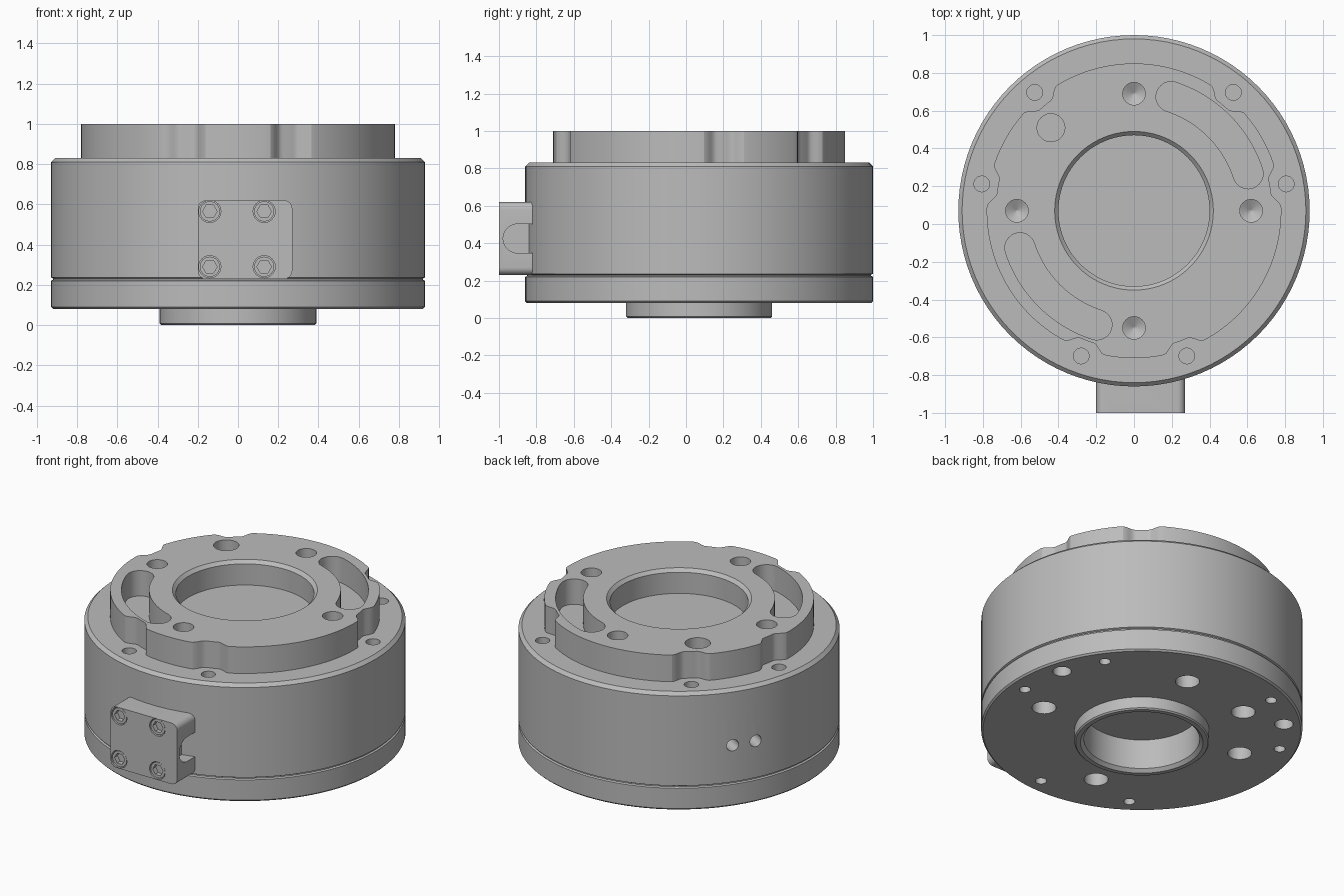
import bpy, bmesh
from math import sin, cos, pi, radians
from mathutils import Matrix, Vector

if "Cube" in bpy.data.objects:
    bpy.data.objects.remove(bpy.data.objects["Cube"])

AXIS_Y = 0.07                       # the round body sits behind the origin
CENTRE = Matrix.Translation((0, AXIS_Y, 0))
SCREWS = (10, 50, 130, 170, 250, 290)

grey = bpy.data.materials.new("machined_grey")
grey.use_nodes = True
grey.diffuse_color = (0.5, 0.5, 0.5, 1)
grey.node_tree.nodes["Principled BSDF"].inputs["Base Color"].default_value = (0.5, 0.5, 0.5, 1)


def lathe(bm, profile, m=CENTRE, n=96):
    """Revolve (radius, z) points about z; open ends are capped."""
    rings = [[bm.verts.new(m @ Vector((r * cos(2 * pi * i / n), r * sin(2 * pi * i / n), z)))
              for i in range(n)] for r, z in profile]
    for a, b in zip(rings, rings[1:]):
        for i in range(n):
            j = (i + 1) % n
            bm.faces.new((a[i], a[j], b[j], b[i]))
    bm.faces.new(rings[0][::-1])
    bm.faces.new(rings[-1])


def prism(bm, outline, lo, hi, m=CENTRE):
    """Extrude a flat outline from lo to hi along local z."""
    a, b = ([bm.verts.new(m @ Vector((x, y, z))) for x, y in outline] for z in (lo, hi))
    for i in range(len(a)):
        j = (i + 1) % len(a)
        bm.faces.new((a[i], a[j], b[j], b[i]))
    bm.faces.new(a[::-1])
    bm.faces.new(b)


def arc(cx, cy, r, start, end, n=12):
    return [(cx + r * cos(radians(start + (end - start) * i / n)),
             cy + r * sin(radians(start + (end - start) * i / n))) for i in range(n + 1)]


def at(radius, degrees):
    t = radians(degrees)
    return Matrix.Translation((radius * cos(t), AXIS_Y + radius * sin(t), 0))


def build(name, bm):
    bmesh.ops.recalc_face_normals(bm, faces=bm.faces)
    mesh = bpy.data.meshes.new(name)
    bm.to_mesh(mesh)
    bm.free()
    obj = bpy.data.objects.new(name, mesh)
    bpy.context.scene.collection.objects.link(obj)
    mesh.materials.append(grey)
    return obj


def cut(obj, bm):
    cutter = build(obj.name + "_cutter", bm)
    cutter.hide_render = True
    mod = obj.modifiers.new("cut", 'BOOLEAN')
    mod.operation, mod.solver, mod.object = 'DIFFERENCE', 'EXACT', cutter
    bpy.context.view_layer.update()
    result = bpy.data.meshes.new_from_object(
        obj.evaluated_get(bpy.context.evaluated_depsgraph_get()))
    obj.modifiers.clear()
    obj.data = result
    bpy.data.objects.remove(cutter)


def smooth(obj):
    bpy.ops.object.select_all(action='DESELECT')
    obj.select_set(True)
    bpy.context.view_layer.objects.active = obj
    bpy.ops.object.shade_smooth_by_angle(angle=radians(25))


# Housing: lower boss with blind bore, base plate, groove and drum
bm = bmesh.new()
lathe(bm, [(0.335, 0.21), (0.335, 0.02), (0.355, 0), (0.382, 0), (0.39, 0.008),
           (0.39, 0.08), (0.92, 0.08), (0.93, 0.09), (0.93, 0.22), (0.92, 0.225),
           (0.92, 0.231), (0.93, 0.236), (0.93, 0.81), (0.91, 0.83)])
housing = build("housing", bm)

bm = bmesh.new()
for a in SCREWS:
    lathe(bm, [(0.042, 0.76), (0.042, 0.9)], at(0.818, a), 20)           # top screw holes
    lathe(bm, [(0.033, 0.0), (0.033, 0.18)], at(0.826, a - 15), 20)      # bottom screw holes
for a in (75, 165, 255, 345, 120):
    lathe(bm, [(0.07, 0.0), (0.07, 0.2), (0.005, 0.23)], at(0.625, a), 24)
for a in (16, 135):
    lathe(bm, [(0.054, 0.0), (0.054, 0.18)], at(0.826, a), 24)
for side in (-0.073, 0.073):                                             # rear ports
    m = CENTRE @ Matrix.Rotation(radians(149), 4, 'Z') @ Matrix.Translation((0, side, 0.47)) \
        @ Matrix.Rotation(radians(90), 4, 'Y')
    lathe(bm, [(0.037, 0.78), (0.037, 1.0)], m, 20)
cut(housing, bm)
smooth(housing)


# Top flange: disc with filleted scallops around the screws
def flange_radius(deg):
    gap = min(abs((deg - a + 180) % 360 - 180) for a in SCREWS) * 0.0136
    t = max(0, min(1, (0.115 - gap) / 0.075))
    return 0.78 - 0.048 * t * t * (3 - 2 * t)


bm = bmesh.new()
prism(bm, [(flange_radius(d) * cos(radians(d)), flange_radius(d) * sin(radians(d)))
           for d in range(360)], 0.8, 1.0)
flange = build("top_flange", bm)

bm = bmesh.new()
lathe(bm, [(0.40, 0.845), (0.40, 0.98), (0.43, 1.01)])                   # centre recess
for a in (0, 90, 180, 270):
    lathe(bm, [(0.004, 0.84), (0.06, 0.87), (0.06, 1.05)], at(0.62, a), 24)
lathe(bm, [(0.074, 0.85), (0.074, 1.05)], at(0.622, 135), 24)
for a in (18, 198):                                                      # curved slots
    ends = [(0.635 * cos(radians(t)), 0.635 * sin(radians(t)), t) for t in (a, a + 54)]
    (x0, y0, t0), (x1, y1, t1) = ends
    outline = arc(0, 0, 0.715, t0, t1, 20) + arc(x1, y1, 0.08, t1, t1 + 180)[1:-1] \
        + arc(0, 0, 0.555, t1, t0, 20) + arc(x0, y0, 0.08, t0 + 180, t0 + 360)[1:-1]
    prism(bm, outline, 0.838, 1.05)
cut(flange, bm)
smooth(flange)

# Connector block on the front, extruded toward -y
FRONT = Matrix.Rotation(radians(90), 4, 'X')
X0, X1, Z0, Z1, R = -0.2, 0.27, 0.23, 0.62, 0.04
bm = bmesh.new()
prism(bm, arc(X1 - R, Z1 - R, R, 0, 90, 6) + arc(X0 + R, Z1 - R, R, 90, 180, 6)
      + arc(X0 + R, Z0 + R, R, 180, 270, 6) + arc(X1 - R, Z0 + R, R, 270, 360, 6), 0.79, 1.0, FRONT)
block = build("connector_block", bm)

bolts = [FRONT @ Matrix.Translation((x, z, 0)) for x in (-0.14, 0.13) for z in (0.29, 0.565)]
bm = bmesh.new()
for m in bolts:
    lathe(bm, [(0.055, 0.95), (0.055, 1.05)], m, 24)
# cable notch in the +x side, open toward the drum
ALONG_X = Matrix(((0, 0, 1, 0), (1, 0, 0, 0), (0, 1, 0, 0), (0, 0, 0, 1)))
prism(bm, arc(-0.9, 0.425, 0.078, 90, 270) + [(-0.75, 0.347), (-0.75, 0.503)], 0.19, 0.3, ALONG_X)
cut(block, bm)
smooth(block)

# Socket-head bolts in the block
for i, m in enumerate(bolts):
    bm = bmesh.new()
    lathe(bm, [(0.05, 0.94), (0.05, 0.995)], m, 24)
    bolt = build(f"block_bolt_{i + 1}", bm)
    bm = bmesh.new()
    lathe(bm, [(0.036, 0.965), (0.036, 1.05)], m, 6)
    cut(bolt, bm)
    smooth(bolt)
